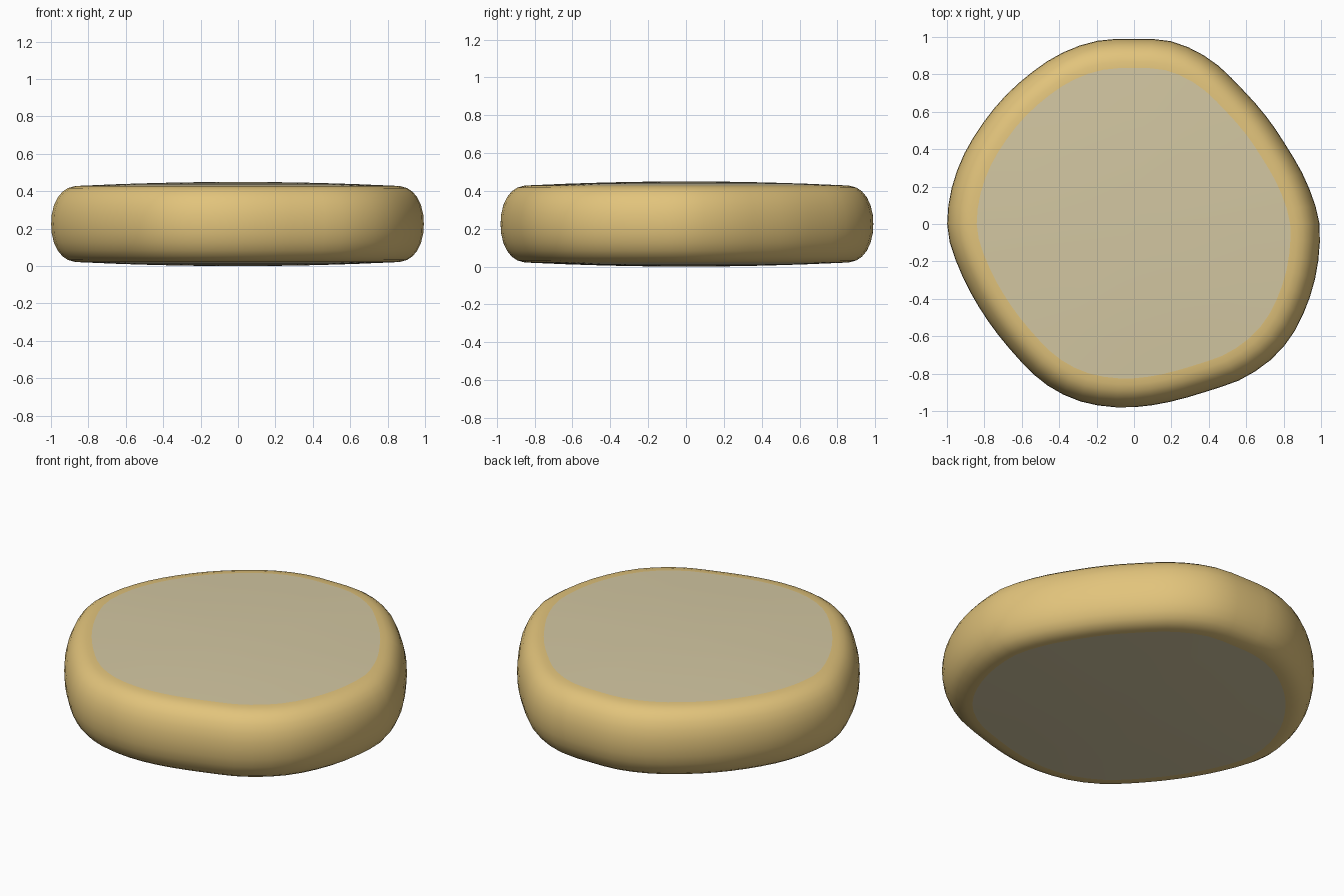
import bpy, bmesh, math

if "Cube" in bpy.data.objects:
    bpy.data.objects.remove(bpy.data.objects["Cube"])

SEG = 64

def material(name, rgb):
    m = bpy.data.materials.new(name)
    m.diffuse_color = (*rgb, 1)
    m.use_nodes = True
    m.node_tree.nodes["Principled BSDF"].inputs["Base Color"].default_value = m.diffuse_color
    return m

rind_mat = material("golden rind", (0.76, 0.55, 0.20))
face_mat = material("pale face", (0.65, 0.57, 0.36))

# Wobbly outline: (angle in degrees, radius)
OUTLINE = [(-177.7, .997), (-163.6, .960), (-148.5, .938), (-133.5, .944), (-119, .978),
           (-107.5, .991), (-96, .985), (-78, .970), (-66, .977), (-54, 1.013),
           (-39.5, 1.035), (-23, 1.019), (-7.5, 1.0), (0, .992), (14.7, .946), (29, .913),
           (50, .922), (66, .972), (78.5, .997), (90, .99), (101.5, .999), (113.5, .992),
           (127, .975), (145.5, .971), (159, .984), (170.7, .995)]

def radius(deg):
    """Smooth periodic interpolation of the outline."""
    n = len(OUTLINE)
    def pt(i):
        a, r = OUTLINE[i % n]
        return a + 360 * (i // n), r
    if deg < OUTLINE[0][0]:
        deg += 360
    i = max(k for k in range(n) if OUTLINE[k][0] <= deg)
    (a0, r0), (a1, r1), (a2, r2), (a3, r3) = (pt(i + k) for k in (-1, 0, 1, 2))
    h = a2 - a1
    t = (deg - a1) / h
    m1, m2 = (r2 - r0) / (a2 - a0) * h, (r3 - r1) / (a3 - a1) * h
    return ((2*t**3 - 3*t*t + 1) * r1 + (t**3 - 2*t*t + t) * m1
            + (3*t*t - 2*t**3) * r2 + (t**3 - t*t) * m2)

# Upper half profile: (outline scale, height above the middle)
MID = 0.225
HALF = [(1.0, 0.0), (.997, .05), (.985, .10), (.965, .142), (.94, .172),
        (.91, .192), (.875, .202), (.842, .2045)]
CAP = [(s, .2045 + .0205 * (1 - (s / .842) ** 2)) for s in (.842, .63, .42, .21)]

def build(name, rings, mat, apex=None):
    bm = bmesh.new()
    loops = []
    for s, z in rings:
        loop = []
        for k in range(SEG):
            d = -180 + 360 * k / SEG
            r, a = radius(d) * s, math.radians(d)
            loop.append(bm.verts.new((r * math.cos(a), r * math.sin(a), z)))
        loops.append(loop)
    for lo, hi in zip(loops, loops[1:]):
        for k in range(SEG):
            j = (k + 1) % SEG
            bm.faces.new((lo[k], lo[j], hi[j], hi[k]))
    if apex is not None:
        tip = bm.verts.new((0, 0, apex))
        for k in range(SEG):
            bm.faces.new((loops[-1][k], loops[-1][(k + 1) % SEG], tip))
        if apex < MID:
            bmesh.ops.reverse_faces(bm, faces=bm.faces[:])
    for f in bm.faces:
        f.smooth = True
    me = bpy.data.meshes.new(name)
    bm.to_mesh(me)
    bm.free()
    me.materials.append(mat)
    ob = bpy.data.objects.new(name, me)
    bpy.context.collection.objects.link(ob)
    return ob

# Rounded rind around the side
profile = [(s, MID - z) for s, z in reversed(HALF[1:])] + [(s, MID + z) for s, z in HALF]
build("rind", profile, rind_mat)

# Slightly domed top and bottom faces
build("top_face", [(s, MID + z) for s, z in CAP], face_mat, 2 * MID)
build("bottom_face", [(s, MID - z) for s, z in CAP], face_mat, 0.0)
